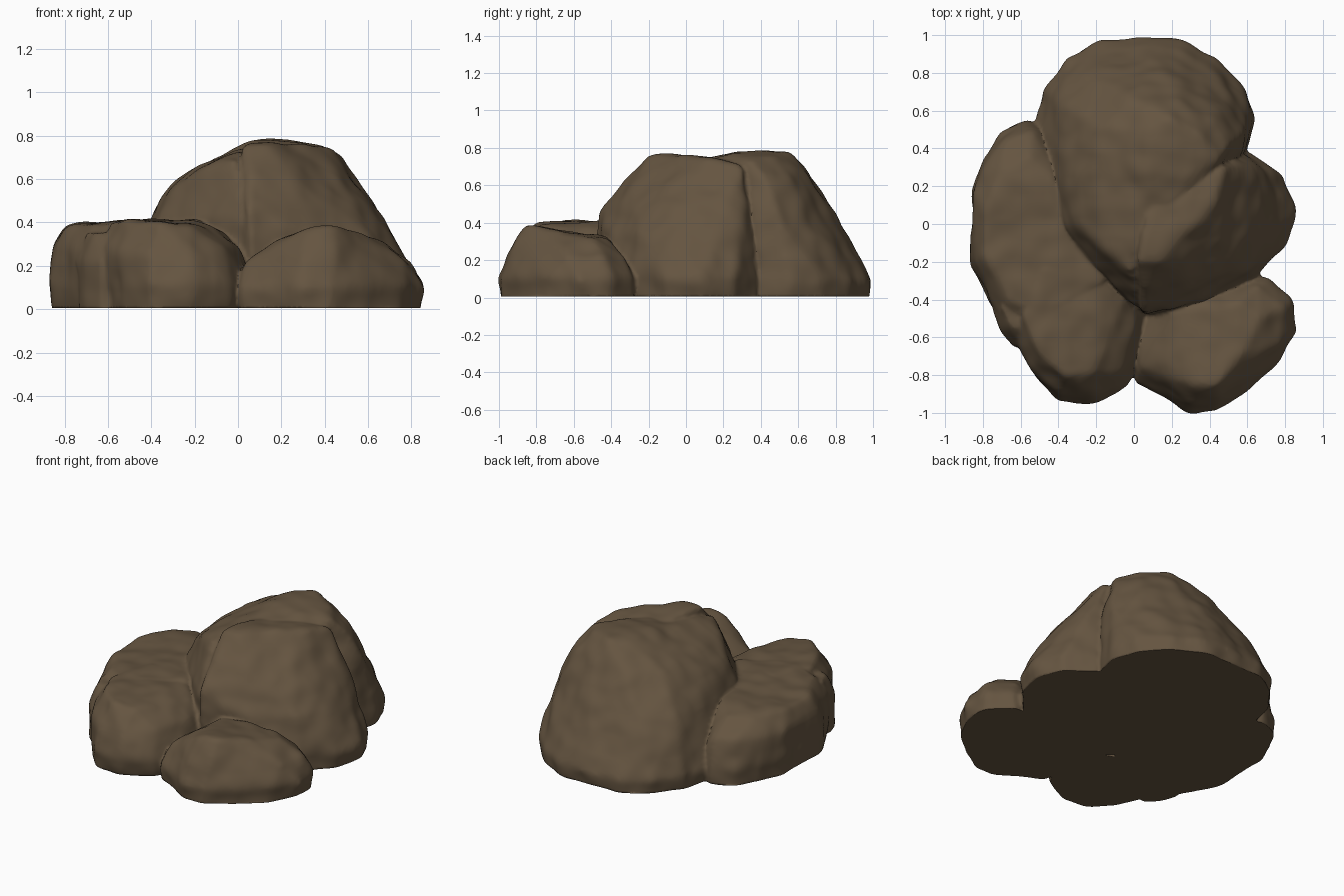
import bpy, bmesh
from mathutils import Vector, noise

stone = bpy.data.materials.new("brown stone")
stone.diffuse_color = (0.13, 0.09, 0.052, 1)


def bake(ob):
    """Replace the mesh with its modified version."""
    ev = ob.evaluated_get(bpy.context.evaluated_depsgraph_get())
    done = bpy.data.meshes.new_from_object(ev)
    ob.modifiers.clear()
    ob.data = done


def new_object(name, bm):
    me = bpy.data.meshes.new(name)
    bm.to_mesh(me)
    bm.free()
    ob = bpy.data.objects.new(name, me)
    bpy.context.collection.objects.link(ob)
    return ob


def remesh(ob, size):
    rm = ob.modifiers.new("remesh", 'REMESH')
    rm.mode, rm.voxel_size = 'VOXEL', size


def boulder(name, layers, soften=7):
    """Convex boulder from points at several heights, softened."""
    bm = bmesh.new()
    for z, pts in layers:
        for p in pts:
            bm.verts.new((p[0], p[1], p[2] if len(p) > 2 else z))
    res = bmesh.ops.convex_hull(bm, input=bm.verts)
    junk = {g for g in res["geom_interior"] + res["geom_unused"]
            if isinstance(g, bmesh.types.BMVert)}
    bmesh.ops.delete(bm, geom=list(junk), context='VERTS')
    bmesh.ops.recalc_face_normals(bm, faces=bm.faces)
    ob = new_object(name, bm)
    remesh(ob, 0.022)
    sm = ob.modifiers.new("soften", 'SMOOTH')
    sm.factor, sm.iterations = 0.5, soften
    bake(ob)
    return ob


parts = []
# tall back boulder, reaching forward along the left
parts.append(boulder("back_boulder", [
    (-.05, [(-.52, .45), (-.47, .7), (-.35, .86), (-.19, .95), (.03, .98), (.25, .95),
            (.44, .85), (.57, .72), (.62, .55), (.58, .38), (.3, 0), (-.35, -.1), (0, -.42)]),
    (.09, [(-.54, .47), (-.49, .71), (-.36, .88), (-.19, .97), (.03, 1.0), (.25, .97),
           (.45, .87), (.59, .73), (.635, .55), (.605, .41)]),
    (.42, [(-.4, .42), (-.36, .62), (-.2, .76), (.03, .8), (.28, .77), (.49, .64),
           (.59, .5), (.56, .38), (-.37, 0), (-.32, -.1), (.02, -.45)]),
    (.58, [(-.29, .0), (-.3, .25), (-.2, -.11), (.02, -.34)]),
    (.65, [(-.21, .3), (-.18, .52), (0, .66), (.24, .66), (.42, .55), (.51, .42),
           (-.17, 0), (-.02, -.24, .69)]),
    (.775, [(.08, .25), (.07, .5), (.18, .56), (.36, .47, .755), (.46, .35, .73),
            (.28, .25), (0, .1, .73)]),
]))

# tall front boulder with a steep broad face on the right
parts.append(boulder("front_boulder", [
    (-.05, [(.08, -.46), (.35, -.39), (.62, -.27), (.78, -.1), (.83, .08), (.77, .25),
            (.6, .38), (.05, .3), (-.03, -.35)]),
    (.1, [(.07, -.48), (.36, -.42), (.65, -.29), (.81, -.1), (.86, .08), (.79, .26),
          (.6, .39)]),
    (.35, [(.05, -.49), (.34, -.4), (.6, -.25), (.69, -.05), (.7, .12), (.64, .31)]),
    (.45, [(.04, -.475)]),
    (.6, [(.05, -.35), (.27, -.29), (.46, -.08), (.52, .04), (.54, .29)]),
    (.765, [(.02, -.19), (.13, -.19), (.04, -.05), (.25, -.06, .75), (.43, .12, .74),
            (.48, .31, .71), (.1, .2, .74)]),
]))

# low ledge along the left side
parts.append(boulder("left_ledge", [
    (-.05, [(-.84, -.2), (-.84, .18), (-.78, .34), (-.69, .48), (-.55, .54), (-.4, .45),
            (-.1, -.3), (-.4, -.6), (-.62, -.58), (-.74, -.42)]),
    (.12, [(-.86, -.22), (-.86, .18), (-.8, .35), (-.7, .49), (-.56, .55), (-.45, .5),
           (-.65, -.6), (-.76, -.43)]),
    (.29, [(-.85, -.2), (-.85, .15), (-.78, .32), (-.68, .44), (-.54, .48), (-.68, -.55)]),
    (.4, [(-.79, -.15, .385), (-.79, .1, .385), (-.7, .27, .39), (-.55, .34, .385),
          (-.3, .1), (-.15, -.3, .41), (-.45, -.5, .41), (-.66, -.4)]),
], 5))

# low boulder at the front left
parts.append(boulder("front_left_boulder", [
    (-.05, [(-.58, -.63), (-.52, -.78), (-.4, -.91), (-.24, -.92), (-.05, -.83),
            (.02, -.7), (.06, -.45), (-.3, -.3), (-.6, -.4)]),
    (.12, [(-.61, -.62), (-.54, -.79), (-.41, -.95), (-.23, -.95), (-.03, -.85),
           (.03, -.7), (.07, -.47)]),
    (.28, [(-.64, -.58), (-.54, -.76), (-.4, -.89), (-.22, -.89), (-.06, -.77),
           (.01, -.55), (0, -.4)]),
    (.41, [(-.6, -.48, .4), (-.5, -.68), (-.36, -.81, .4), (-.22, -.78, .39),
           (-.12, -.6, .37), (-.07, -.42, .36), (-.2, -.25, .4), (-.5, -.2, .41)]),
], 5))

# small boulder at the front right
parts.append(boulder("front_right_boulder", [
    (-.05, [(.01, -.81), (.14, -.87), (.3, -.98), (.43, -.98), (.59, -.87), (.75, -.74),
            (.83, -.58), (.82, -.42), (.7, -.29), (.4, -.33), (.05, -.4)]),
    (.1, [(0, -.83), (.13, -.88), (.3, -1.01), (.43, -1.0), (.6, -.89), (.76, -.75),
          (.865, -.57), (.83, -.4), (.71, -.27), (.4, -.3), (.03, -.42)]),
    (.22, [(.03, -.76), (.3, -.95), (.45, -.94), (.77, -.64), (.79, -.45), (.66, -.33)]),
    (.35, [(.17, -.74, .315), (.3, -.85, .37), (.43, -.85, .39), (.6, -.66, .35),
           (.66, -.5, .325), (.55, -.42, .32), (.2, -.45, .32)]),
], 5))

# little chipped stone wedged at the left foot
parts.append(boulder("foot_stone", [
    (-.05, [(-.74, -.45), (-.7, -.56), (-.62, -.65), (-.5, -.6), (-.55, -.4)]),
    (.22, [(-.75, -.44), (-.7, -.57), (-.62, -.66), (-.5, -.55)]),
    (.36, [(-.71, -.42), (-.66, -.53), (-.6, -.57), (-.5, -.45)]),
], 4))

# buried stone closing the gap between the boulders
parts.append(boulder("gap_stone", [
    (-.05, [(-.15, -.4), (-.1, -.7), (.12, -.7), (.25, -.4)]),
    (.17, [(-.12, -.42), (-.08, -.66), (.1, -.66), (.2, -.4)]),
], 3))

# fuse the boulders into one solid outcrop
bm = bmesh.new()
for part in parts:
    bm.from_mesh(part.data)
    bpy.data.objects.remove(part)
rock = new_object("rock_outcrop", bm)
remesh(rock, 0.0125)
bake(rock)

# weathered surface: broad dents plus fine chips, flat underside
off = Vector((3.1, 1.7, 5.2))
me = rock.data
moved = []
for v in me.vertices:
    n = noise.noise(v.co * 4 + off) + 0.6 * noise.noise(v.co * 9 + off)
    moved.append(v.co + v.normal * (n * 0.016 + 0.003))
for v, co in zip(me.vertices, moved):
    v.co = (co.x, co.y, max(co.z, 0.005))
for p in me.polygons:
    p.use_smooth = True
me.materials.clear()
me.materials.append(stone)
